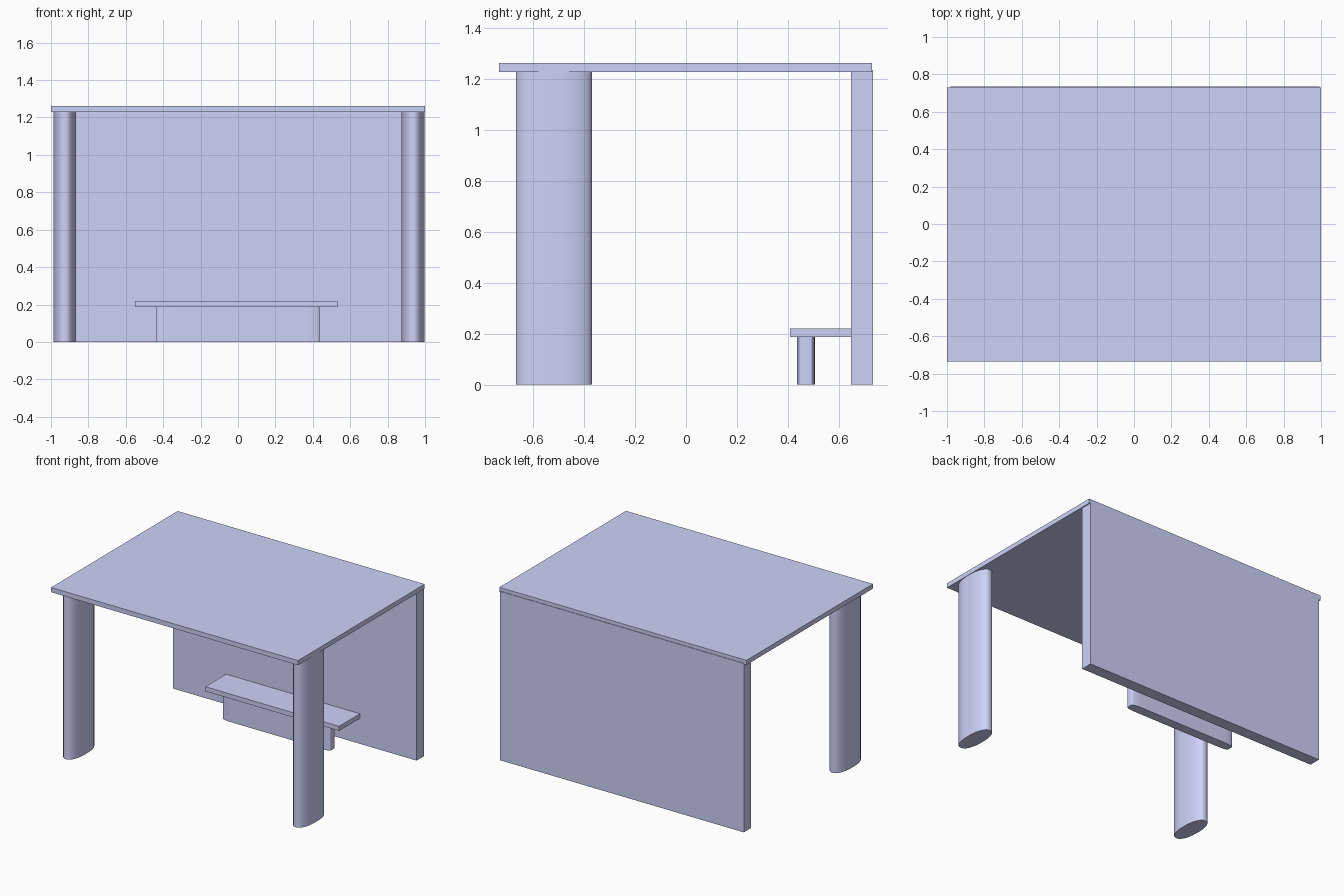
import bpy, bmesh, math

if "Cube" in bpy.data.objects:
    bpy.data.objects.remove(bpy.data.objects["Cube"])

BLUE = bpy.data.materials.new("blue")
BLUE.diffuse_color = (0.61, 0.65, 0.94, 1)
BLUE.use_nodes = True
BLUE.node_tree.nodes["Principled BSDF"].inputs["Base Color"].default_value = BLUE.diffuse_color


def box(name, x0, x1, y0, y1, z0, z1):
    bpy.ops.mesh.primitive_cube_add(size=1, location=((x0 + x1) / 2, (y0 + y1) / 2, (z0 + z1) / 2))
    o = bpy.context.object
    o.name = name
    o.scale = (x1 - x0, y1 - y0, z1 - z0)
    bpy.ops.object.transform_apply(location=False, rotation=False, scale=True)
    o.data.materials.append(BLUE)
    return o


def rounded_outline(hx, hy, rx, ry, steps=12):
    """Rectangle of half size hx, hy with elliptical corners of radii rx, ry."""
    pts = []
    for k, (sx, sy) in enumerate(((1, 1), (-1, 1), (-1, -1), (1, -1))):
        for i in range(steps + 1):
            a = math.pi / 2 * (k + i / steps)
            pts.append((sx * (hx - rx) + rx * math.cos(a), sy * (hy - ry) + ry * math.sin(a)))
    return pts


def prism(name, outline, height, location):
    """Extrude a closed xy outline upwards with smooth sides and sharp caps."""
    bm = bmesh.new()
    base = bm.faces.new([bm.verts.new((x, y, 0)) for x, y in outline])
    ext = bmesh.ops.extrude_face_region(bm, geom=[base])
    top = [v for v in ext["geom"] if isinstance(v, bmesh.types.BMVert)]
    bmesh.ops.translate(bm, verts=top, vec=(0, 0, height))
    bmesh.ops.recalc_face_normals(bm, faces=bm.faces)
    mesh = bpy.data.meshes.new(name)
    bm.to_mesh(mesh)
    bm.free()
    mesh.materials.append(BLUE)
    o = bpy.data.objects.new(name, mesh)
    o.location = location
    bpy.context.collection.objects.link(o)
    bpy.ops.object.select_all(action='DESELECT')
    o.select_set(True)
    bpy.context.view_layer.objects.active = o
    bpy.ops.object.shade_smooth_by_angle(angle=math.radians(30))
    return o


# Roof slab and back wall
box("roof", -1, 1, -0.734, 0.73, 1.228, 1.262)
box("back_wall", -0.982, 0.992, 0.648, 0.734, 0, 1.236)

# Oval front pillars with slightly flattened sides
oval = rounded_outline(0.061, 0.149, 0.055, 0.13)
for side, x in (("left", -0.926), ("right", 0.936)):
    prism(side + "_pillar", oval, 1.234, (x, -0.519, 0))

# Bench seat fixed to the wall
box("bench_seat", -0.55, 0.533, 0.408, 0.65, 0.186, 0.22)

# Long bench support with stretched rounded corners
prism("bench_support", rounded_outline(0.435, 0.035, 0.08, 0.0145), 0.19, (0, 0.471, 0))
